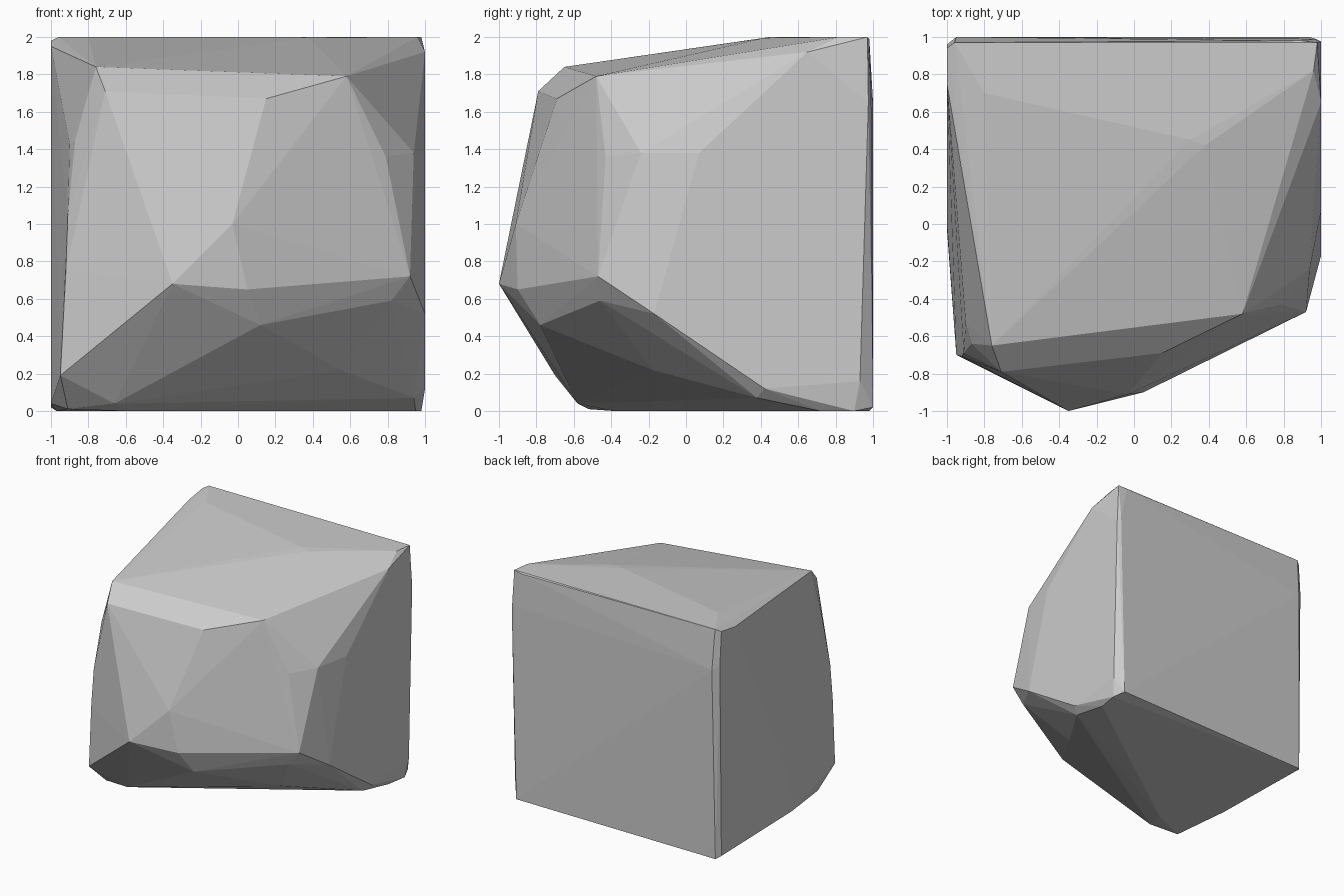
import bpy, bmesh

# Corner points of a chipped boulder, grouped by the side they shape
front = [(-.35, -1, .68), (.05, -.90, .65), (-.03, -.91, 1.0), (.15, -.69, 1.67),
         (.58, -.48, 1.79), (-.71, -.79, 1.71), (-.76, -.65, 1.84), (.92, -.47, .72),
         (.12, -.78, .46), (.82, -.46, .59)]
left = [(-.95, -.70, .19), (-.92, -.71, .75), (-.91, -.69, 1.05), (-.87, -.64, 1.45),
        (-.90, -.53, 1.43), (-1, -.03, .04), (-1, 0, .3), (-1, .75, 1.95)]
right = [(.79, -.43, 1.36), (.94, -.24, 1.38), (1, .07, 1.38), (1, -.17, .52),
         (1, .65, 1.92), (1, .42, .12), (.94, .38, .07)]
top = [(-.8, .70, 2), (.30, .45, 2), (.38, .42, 1.995), (.96, .82, 2),
       (.98, .97, 2), (-.96, .97, 2), (-1, .94, 1.98)]
bottom = [(-.66, -.58, .04), (-.60, -.38, 0), (-.91, -.52, .01), (.55, -.18, .22),
          (.95, .72, 0), (.98, .90, 0), (-1, .94, .02), (-.97, .98, 0)]
back = [(.94, 1, .02), (1, .93, .16), (1, .975, 1.65), (.97, .99, 1.7),
        (-.95, 1, 1.65), (-1, .96, 1.7), (.9, .98, 1.99)]

# Wrap the points in one faceted hull
bm = bmesh.new()
for p in front + left + right + top + bottom + back:
    bm.verts.new(p)
hull = bmesh.ops.convex_hull(bm, input=bm.verts[:])
loose = {v for v in hull["geom_interior"] + hull["geom_unused"]
         if isinstance(v, bmesh.types.BMVert)}
bmesh.ops.delete(bm, geom=list(loose), context='VERTS')
bmesh.ops.recalc_face_normals(bm, faces=bm.faces[:])

mesh = bpy.data.meshes.new("boulder")
bm.to_mesh(mesh)
bm.free()
rock = bpy.data.objects.new("boulder", mesh)
bpy.context.collection.objects.link(rock)
